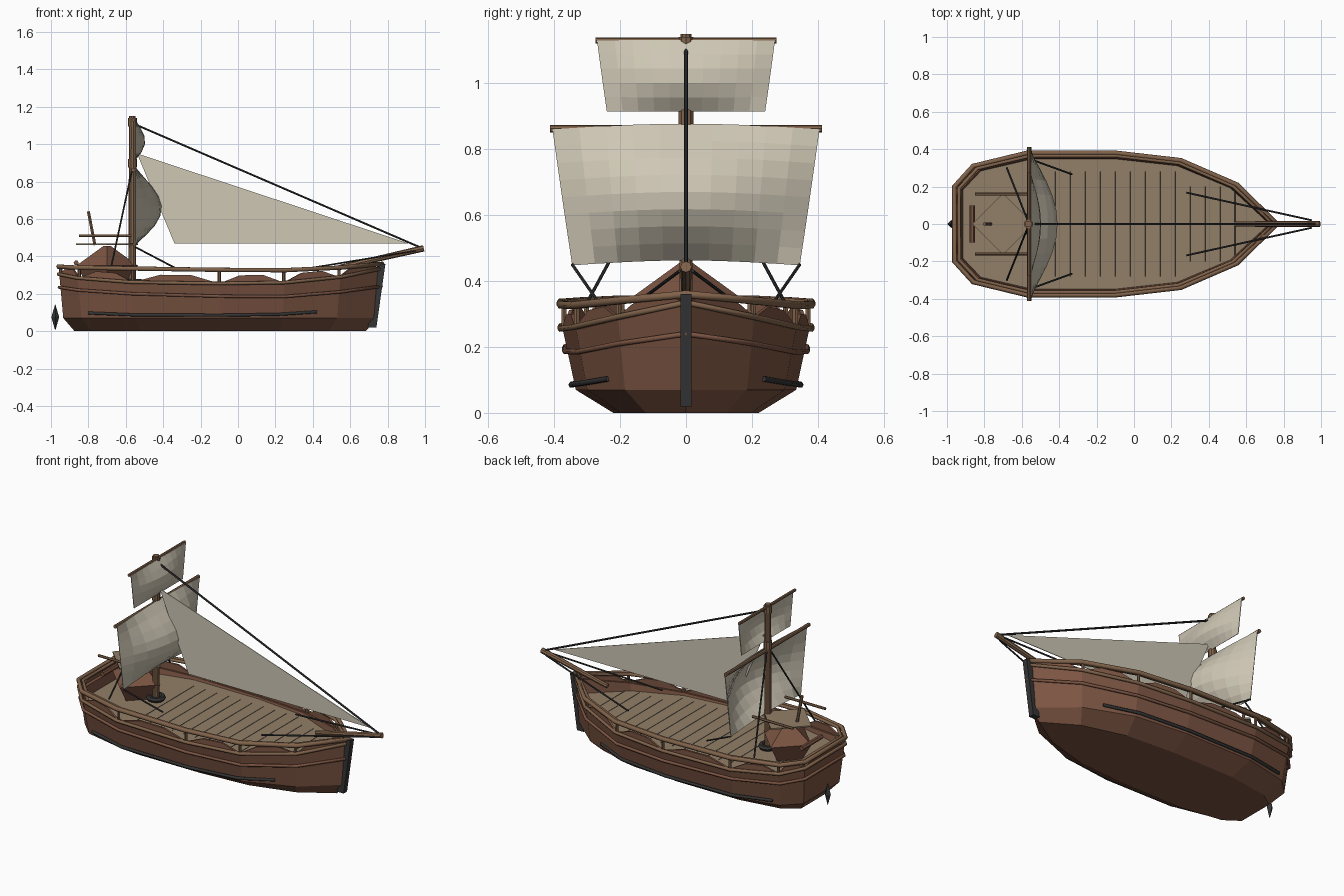
import bpy, math
from mathutils import Vector

if "Cube" in bpy.data.objects:
    bpy.data.objects.remove(bpy.data.objects["Cube"])


def mat(name, c):
    m = bpy.data.materials.new(name)
    m.diffuse_color = (*c, 1)
    m.use_nodes = True
    m.node_tree.nodes["Principled BSDF"].inputs["Base Color"].default_value = m.diffuse_color
    return m


HULL = mat("hull_brown", (.2, .09, .055))
WOOD = mat("light_wood", (.22, .125, .07))
DECK = mat("deck_tan", (.29, .215, .14))
SAIL = mat("canvas", (.62, .57, .46))
DARK = mat("dark_iron", (.035, .035, .035))


def mesh(name, verts, faces, m):
    me = bpy.data.meshes.new(name)
    me.from_pydata(verts, [], faces)
    me.validate()
    ob = bpy.data.objects.new(name, me)
    bpy.context.collection.objects.link(ob)
    me.materials.append(m)
    return ob


def loft(name, rings, m, cap0=False, cap1=False):
    n = len(rings[0])
    v = [p for r in rings for p in r]
    f = [(k*n+i, k*n+(i+1) % n, (k+1)*n+(i+1) % n, (k+1)*n+i)
         for k in range(len(rings)-1) for i in range(n)]
    if cap0:
        f.append(tuple(range(n))[::-1])
    if cap1:
        f.append(tuple(range((len(rings)-1)*n, len(rings)*n)))
    return mesh(name, v, f, m)


def rod(name, a, b, r, m, n=8, r2=None):
    a, b = Vector(a), Vector(b)
    q = (b-a).to_track_quat('Z', 'Y')
    ring = lambda c, rr: [c + q @ Vector((rr*math.cos(2*math.pi*i/n), rr*math.sin(2*math.pi*i/n), 0))
                          for i in range(n)]
    return loft(name, [ring(a, r), ring(b, r2 or r)], m, True, True)


def pipe(name, pts, r, m, closed=False):
    cu = bpy.data.curves.new(name, 'CURVE')
    cu.dimensions = '3D'
    cu.bevel_depth, cu.bevel_resolution, cu.use_fill_caps = r, 1, True
    s = cu.splines.new('POLY')
    s.points.add(len(pts)-1)
    for p, c in zip(s.points, pts):
        p.co = (*c, 1)
    s.use_cyclic_u = closed
    cu.materials.append(m)
    ob = bpy.data.objects.new(name, cu)
    bpy.context.collection.objects.link(ob)


# Hull plan: x, half width, sheer z, top rail z, wale z
ST = [(-.96, .20, .305, .345, .235), (-.86, .31, .285, .34, .22), (-.57, .38, .262, .335, .2),
      (-.1, .38, .255, .328, .187), (.25, .34, .26, .326, .185), (.55, .21, .29, .34, .21),
      (.77, 0, .335, .36, .24)]


def ring(sx, sy, z):
    """Closed hull outline, scaled about x = -0.1; z is a number or a column of ST."""
    h = [((s[0]+.1)*sx-.1, s[1]*sy, s[z] if isinstance(z, int) else z) for s in ST]
    return h + [(x, -y, c) for x, y, c in h[-2::-1]]


# Hull shell with chine and inner wall
loft("hull", [ring(.9, .58, 0.0), ring(.97, .88, .07), ring(.995, .985, 2),
              ring(.955, .93, 2), ring(.945, .91, .235)], HULL, cap0=True)
mesh("deck", ring(.947, .915, .245), [tuple(range(13))[::-1]], DECK)
for i in range(14):
    x = -.5 + i*.08
    w = .2 if x > .3 else .28
    rod("plank_seam", (x, -w, .245), (x, w, .245), .0015, DARK, 4)

# Rails around the hull
pipe("top_rail", ring(1, 1, 3), .013, WOOD, True)
pipe("inner_rail", ring(.97, .96, 3), .010, WOOD, True)
pipe("sheer_rail", ring(1, 1, 2), .010, WOOD, True)
pipe("wale", ring(.995, .965, 4), .009, HULL, True)

# Bulwark panels between sheer and top rail, with posts
top, low = ring(.985, .975, 3), ring(.985, .975, 2)
for i in range(13):
    j = (i+1) % 13
    a, b = Vector(low[i]), Vector(low[j])
    up = Vector((0, 0, .042))
    p = mesh("bulwark_panel", [a, b, a.lerp(b, .68)+up, a.lerp(b, .32)+up], [(0, 1, 2, 3)], HULL)
    s = p.modifiers.new("thick", 'SOLIDIFY')
    s.thickness, s.offset = .012, 0
    rod("rail_post", low[i], top[i], .009, WOOD, 6)

# Dark rubbing strips low on both sides
for s in (-1, 1):
    pipe("rubbing_strip", [(-.8, .29*s, .097), (-.56, .345*s, .087), (-.1, .348*s, .085),
                           (.22, .315*s, .09), (.42, .235*s, .103)], .009, DARK)

# Stem post and stern pendant
loft("stem_post", [[(.695, -.017, .02), (.74, -.017, .02), (.74, .017, .02), (.695, .017, .02)],
                   [(.745, -.017, .36), (.788, -.017, .36), (.788, .017, .36), (.745, .017, .36)]],
     DARK, True, True)
rod("stern_pendant_top", (-.977, 0, .075), (-.977, 0, .142), .021, DARK, 4, .001)
rod("stern_pendant_bottom", (-.977, 0, .075), (-.977, 0, .005), .021, DARK, 4, .001)

# Spars
rod("mast", (-.565, 0, .24), (-.565, 0, 1.15), .021, WOOD, 10, .018)
rod("bowsprit", (.54, 0, .34), (.993, 0, .443), .014, WOOD, 8, .017)
rod("main_yard", (-.56, -.412, .862), (-.56, .412, .862), .011, WOOD)
rod("top_yard", (-.56, -.275, 1.13), (-.56, .275, 1.13), .009, WOOD)
for z in (.9, 1.12):
    rod("mast_band", (-.565, 0, z-.025), (-.565, 0, z+.02), .024, WOOD, 10)
bpy.ops.mesh.primitive_torus_add(location=(-.565, 0, .265), major_radius=.04, minor_radius=.016,
                                 major_segments=12, minor_segments=6)
bpy.context.object.name = "mast_collar"
bpy.context.object.data.materials.append(DARK)


# Billowing square sails
def square_sail(name, zt, zb, wt, wb, belly, lift, n=10, k=8):
    v = []
    for r in range(k+1):
        t = r/k
        for c in range(n+1):
            u = 2*c/n-1
            cu = math.cos(u*math.pi/2)
            v.append((-.55+belly*math.sin(math.pi*t**1.1)*cu, u*(wt+(wb-wt)*t),
                      zt+(zb-zt)*t+lift*cu))
    f = [(r*(n+1)+c, r*(n+1)+c+1, (r+1)*(n+1)+c+1, (r+1)*(n+1)+c) for r in range(k) for c in range(n)]
    s = mesh(name, v, f, SAIL).modifiers.new("thick", 'SOLIDIFY')
    s.thickness, s.offset = .004, 0


square_sail("main_sail", .86, .448, .405, .345, .14, .016)
square_sail("top_sail", 1.13, .915, .27, .24, .052, 0, 10, 5)

# Triangular jib
jib = mesh("jib", [(-.54, 0, .95), (-.34, 0, .47), (.91, 0, .47)], [(0, 1, 2)], SAIL)
s = jib.modifiers.new("thick", 'SOLIDIFY')
s.thickness, s.offset = .004, 0

# Rigging
rod("forestay", (-.56, 0, 1.11), (.97, 0, .45), .006, DARK, 6)
for s in (-1, 1):
    rod("shroud", (-.565, .01*s, .87), (-.68, .3*s, .335), .005, DARK, 6)
    rod("sheet", (-.55, .345*s, .45), (-.33, .265*s, .335), .005, DARK, 6)
    rod("bow_stay", (.95, .02*s, .43), (.28, .168*s, .32), .005, DARK, 6)


# Stern housing: faceted pyramid under a flat diamond plate
def diamond(rx, ry, z, n=4):
    return [(-.7+rx*math.cos(2*math.pi*i/n), ry*math.sin(2*math.pi*i/n), z) for i in range(n)]


loft("stern_housing", [diamond(.1, .1, .24), diamond(.165, .165, .35), diamond(.02, .02, .455)],
     HULL, True, True)
loft("stern_plate", [diamond(.165, .165, .462), diamond(.165, .165, .47)], DECK, True, True)
for s in (-1, 1):
    rod("stern_beam", (-.85, .16*s, .51), (-.57, .16*s, .51), .008, WOOD, 6)
rod("tiller", (-.765, 0, .46), (-.80, 0, .64), .009, WOOD, 6)
rod("stern_crossbar", (-.865, -.1, .365), (-.865, .1, .365), .014, HULL, 6)
